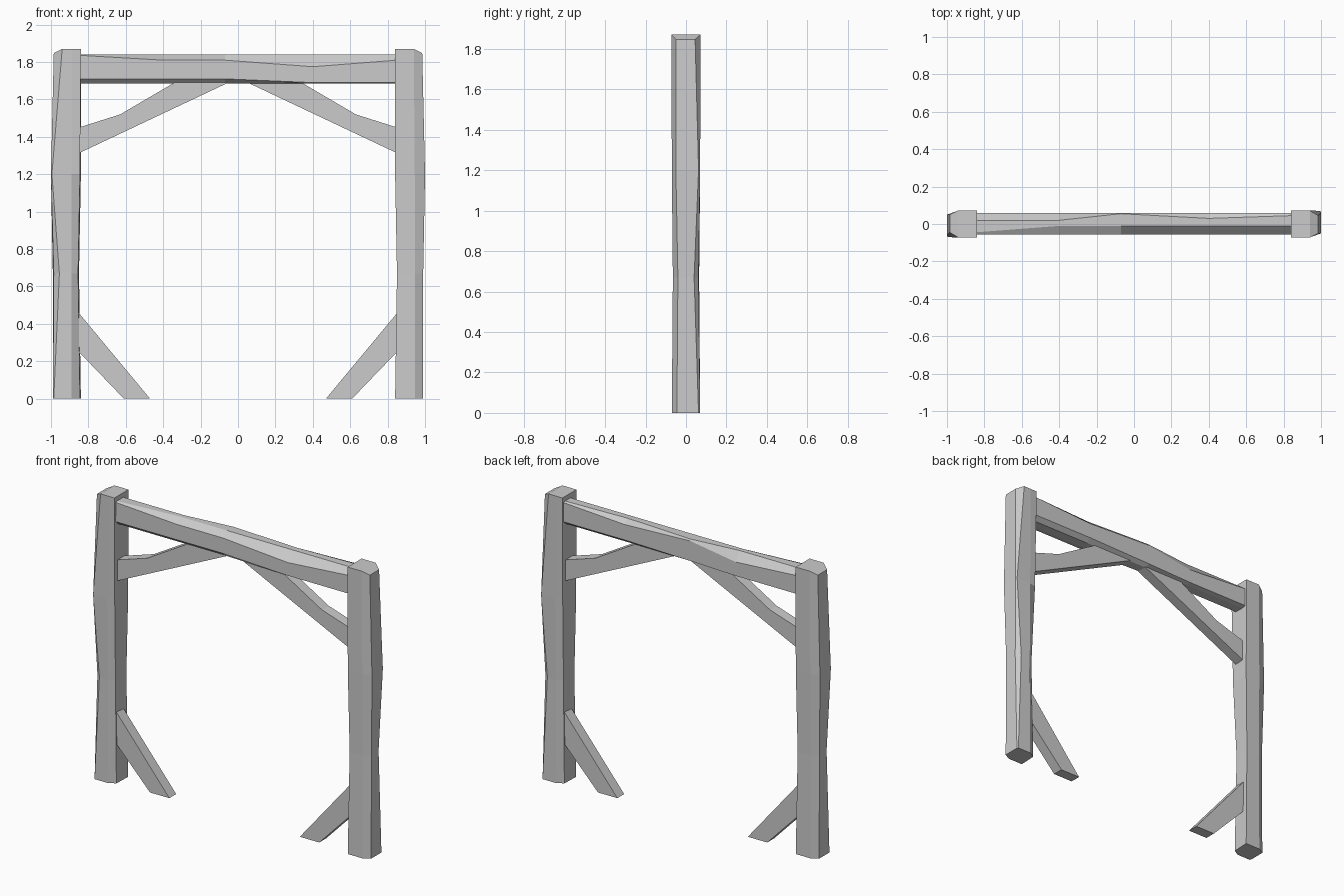
import bpy, bmesh
from mathutils import Matrix

if "Cube" in bpy.data.objects:
    bpy.data.objects.remove(bpy.data.objects["Cube"])


def loft(name, rings, caps=None, turn=False):
    """Skin a list of equal-length point rings; caps = index lists for the end ring."""
    bm = bmesh.new()
    rows = [[bm.verts.new(p) for p in ring] for ring in rings]
    n = len(rows[0])
    for a, b in zip(rows, rows[1:]):
        for i in range(n):
            j = (i + 1) % n
            bm.faces.new((a[i], a[j], b[j], b[i]))
    bm.faces.new(rows[0][::-1])
    for cap in caps or [range(n)]:
        bm.faces.new([rows[-1][i] for i in cap])
    bmesh.ops.recalc_face_normals(bm, faces=bm.faces)
    if turn:
        bm.transform(Matrix.Rotation(3.14159265, 4, 'Z'))
    me = bpy.data.meshes.new(name)
    bm.to_mesh(me)
    bm.free()
    ob = bpy.data.objects.new(name, me)
    bpy.context.collection.objects.link(ob)
    return ob


def post_ring(z, pts, z_outer=None):
    return [(x, y, z_outer if z_outer and i in (2, 3) else z)
            for i, (x, y) in enumerate(pts)]


# Rough-hewn post sections: corners cut at outer front, outer back, inner back
post = [
    post_ring(0, [(.84, -.07), (.945, -.07), (.99, -.045), (.99, .062),
                  (.985, .07), (.89, .07), (.845, .045)]),
    post_ring(.67, [(.85, -.065), (.945, -.065), (.99, -.04), (.985, .04),
                    (.955, .062), (.89, .065), (.855, .04)]),
    post_ring(1.2, [(.84, -.07), (.945, -.07), (1, -.05), (1, .062),
                    (.995, .07), (.89, .07), (.845, .062)]),
    post_ring(1.87, [(.84, -.072), (.94, -.072), (.985, -.05), (.985, .045),
                     (.94, .072), (.89, .072), (.84, .072)], 1.847),
]
# Upper (curved) and lower (straight) brace outlines in x, z
upper = [(.86, 1.308), (.86, 1.447), (.63, 1.52), (.34, 1.69), (.32, 1.70), (.03, 1.70)]
lower = [(.865, .265), (.865, .475), (.47, 0), (.61, 0)]

# Right side, then the left side turned half way round
for side, turn in (("right", False), ("left", True)):
    loft(side + "_post", post, [(0, 1, 4, 5, 6), (1, 2, 3, 4)], turn)
    loft(side + "_upper_brace", [[(x, y, z) for x, z in upper] for y in (-.035, .035)], turn=turn)
    loft(side + "_lower_brace", [[(x, y, z) for x, z in lower] for y in (-.035, .035)], turn=turn)

# Crossbeam: x, front low z, front high z, top front y, top back y, back high z, back low z
stations = [
    (-.85, 1.71, 1.836, -.045, .02, 1.81, 1.69),
    (-.40, 1.71, 1.81, -.01, .02, 1.78, 1.69),
    (-.07, 1.71, 1.81, -.01, .055, 1.83, 1.70),
    (.40, 1.69, 1.775, -.01, .03, 1.81, 1.71),
    (.85, 1.69, 1.81, -.01, .045, 1.836, 1.71),
]
loft("crossbeam", [[(x, .03, 1.685), (x, -.03, 1.685), (x, -.057, fl), (x, -.057, fh),
                    (x, tf, 1.84), (x, tb, 1.84), (x, .06, bh), (x, .06, bl)]
                   for x, fl, fh, tf, tb, bh, bl in stations])
